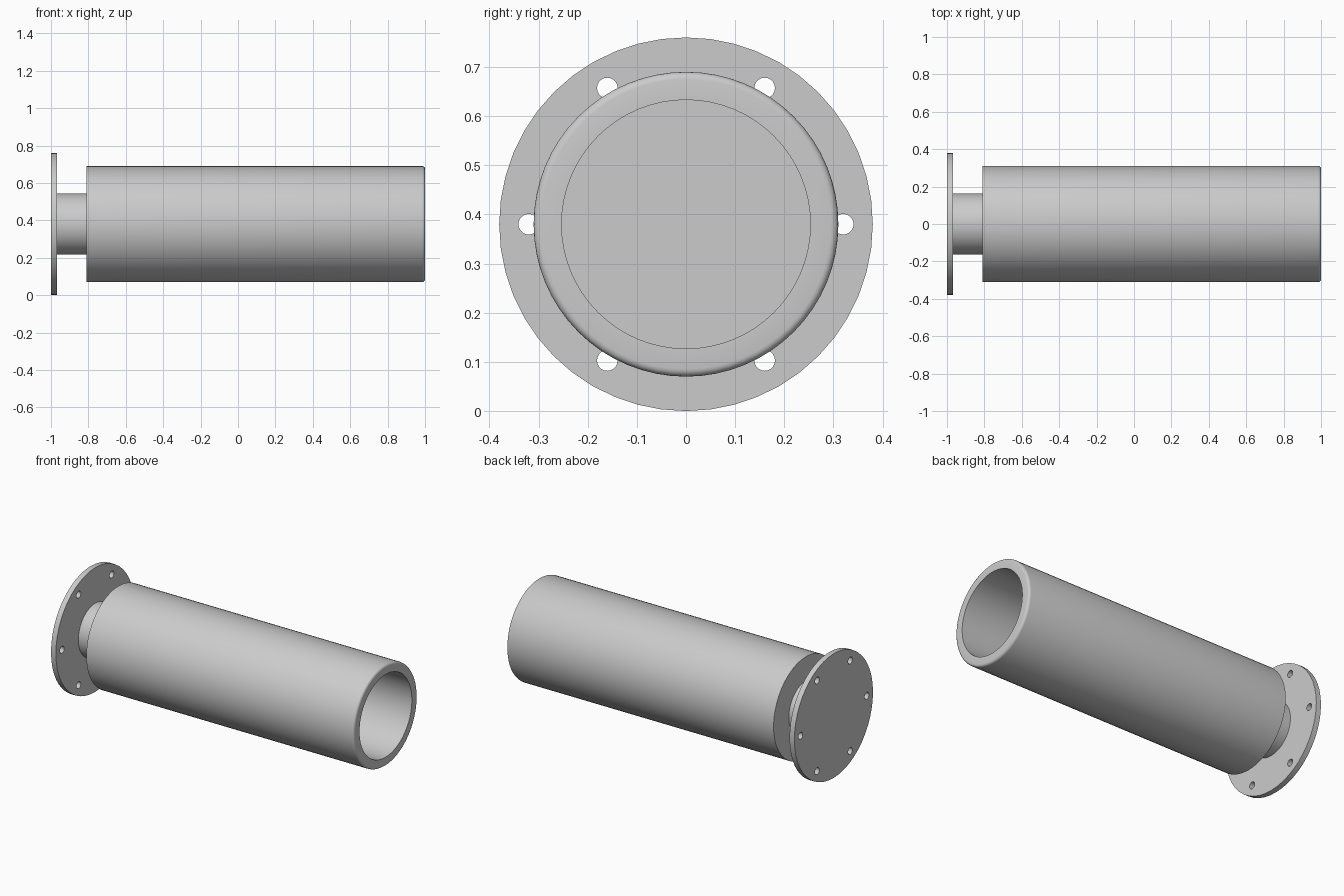
import bpy
import bmesh
from math import cos, sin, tau, radians
from mathutils import Vector

default = bpy.data.objects.get("Cube")
if default:
    bpy.data.objects.remove(default, do_unlink=True)

AXIS_Z = 0.38

grey = bpy.data.materials.new("light grey metal")
grey.use_nodes = True
grey.diffuse_color = (0.6, 0.6, 0.6, 1)
grey.node_tree.nodes["Principled BSDF"].inputs["Base Color"].default_value = (0.6, 0.6, 0.6, 1)


def lathe(name, profile, segments, centre=(0, AXIS_Z)):
    """Spin an (x, radius) profile about an axis parallel to x."""
    cy, cz = centre
    bm = bmesh.new()
    rings = []
    for x, r in profile:
        if r == 0:
            rings.append([bm.verts.new((x, cy, cz))] * segments)
        else:
            rings.append([bm.verts.new((x, cy + r * cos(tau * i / segments),
                                        cz + r * sin(tau * i / segments)))
                          for i in range(segments)])
    for a, b in zip(rings, rings[1:]):
        for i in range(segments):
            j = (i + 1) % segments
            corners = list(dict.fromkeys((a[i], a[j], b[j], b[i])))
            bm.faces.new(corners)
    bmesh.ops.recalc_face_normals(bm, faces=bm.faces)
    mesh = bpy.data.meshes.new(name)
    bm.to_mesh(mesh)
    bm.free()
    mesh.materials.append(grey)
    obj = bpy.data.objects.new(name, mesh)
    bpy.context.collection.objects.link(obj)
    return obj


def activate(obj):
    bpy.ops.object.select_all(action='DESELECT')
    obj.select_set(True)
    bpy.context.view_layer.objects.active = obj


# Mounting flange with a ring of through holes
flange = lathe("mounting_flange", [(-1, 0), (-1, 0.38), (-0.967, 0.38), (-0.967, 0)], 48)
for k in range(6):
    a = tau * k / 6
    hole = (0.32 * cos(a), AXIS_Z + 0.32 * sin(a))
    cutter = lathe("hole_cutter", [(-1.1, 0), (-1.1, 0.021), (-0.9, 0.021), (-0.9, 0)], 20, hole)
    cutter.hide_render = True
    activate(flange)
    cut = flange.modifiers.new("hole", 'BOOLEAN')
    cut.operation = 'DIFFERENCE'
    cut.solver = 'EXACT'
    cut.object = cutter
    bpy.ops.object.modifier_apply(modifier=cut.name)
    bpy.data.objects.remove(cutter, do_unlink=True)

# Short neck joining the flange to the barrel
neck = lathe("neck", [(-0.967, 0.163), (-0.81, 0.163)], 48)

# Hollow barrel with a softly rounded open rim
rim = [(0.985 + 0.015 * sin(t), 0.295 + 0.015 * cos(t))
       for t in (radians(22.5 * s) for s in range(5))]
barrel = lathe("barrel", [(-0.81, 0), (-0.81, 0.31)] + rim
               + [(1, 0.253), (-0.75, 0.253), (-0.75, 0)], 64)

for part in (flange, neck, barrel):
    activate(part)
    bpy.ops.object.shade_smooth_by_angle(angle=radians(35))
